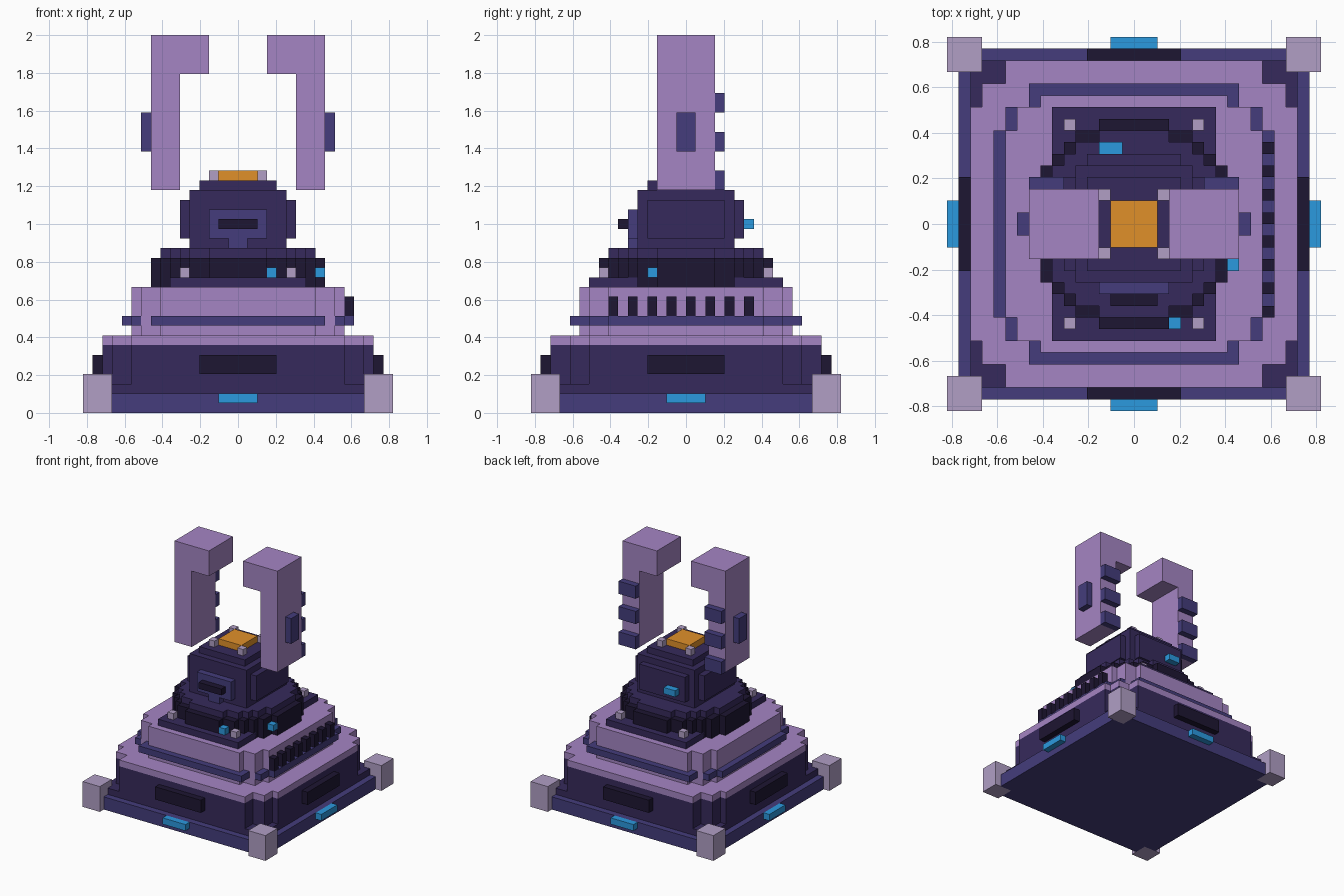
import bpy, bmesh

if "Cube" in bpy.data.objects:
    bpy.data.objects.remove(bpy.data.objects["Cube"])

U = 2 / 39  # one block


def lin(h):
    return tuple((int(h[i:i + 2], 16) / 255) ** 2.2 for i in (0, 2, 4)) + (1,)


def mat(name, h):
    m = bpy.data.materials.new(name)
    m.diffuse_color = lin(h)
    m.use_nodes = True
    m.node_tree.nodes["Principled BSDF"].inputs["Base Color"].default_value = m.diffuse_color
    return m


LILAC, MID, DARK = mat("lilac", "a384c2"), mat("indigo", "463f7b"), mat("deep_purple", "392e5c")
BLACK, PALE = mat("near_black", "231c35"), mat("pale_lilac", "af9dc4")
BLUE, ORANGE = mat("light_blue", "2f98de"), mat("orange", "df8f2e")


def finish(name, bm, material):
    bmesh.ops.recalc_face_normals(bm, faces=bm.faces)
    bmesh.ops.scale(bm, vec=(U, U, U), verts=bm.verts)
    me = bpy.data.meshes.new(name)
    bm.to_mesh(me)
    bm.free()
    me.materials.append(material)
    ob = bpy.data.objects.new(name, me)
    bpy.context.collection.objects.link(ob)
    return ob


def prism(bm, pts, z0, z1):
    f = bm.faces.new([bm.verts.new((x, y, z0)) for x, y in pts])
    ext = bmesh.ops.extrude_face_region(bm, geom=[f], use_keep_orig=True)
    for v in ext["geom"]:
        if isinstance(v, bmesh.types.BMVert):
            v.co.z = z1


def boxes(name, material, *bs):
    """Boxes given as x0, x1, y0, y1, z0, z1 in blocks."""
    bm = bmesh.new()
    for x0, x1, y0, y1, z0, z1 in bs:
        prism(bm, [(x0, y0), (x1, y0), (x1, y1), (x0, y1)], z0, z1)
    return finish(name, bm, material)


def stepped(name, material, steps, z0, z1):
    """Plate whose corners are cut in stairs; steps are (half x, half y)."""
    q = []
    for i, (x, y) in enumerate(steps):
        if i:
            q.append((steps[i - 1][0], y))
        q.append((x, y))
    r = q[::-1]
    pts = (q + [(x, -y) for x, y in r] + [(-x, -y) for x, y in q] + [(-x, y) for x, y in r])
    bm = bmesh.new()
    prism(bm, pts, z0, z1)
    return finish(name, bm, material)


def mir(b, x=True, y=True):
    """Copies of a box mirrored across x = 0 and / or y = 0."""
    x0, x1, y0, y1, z0, z1 = b
    out = [b]
    if x:
        out += [(-x1, -x0, y0, y1, z0, z1)]
    if y:
        out += [(a, c, -e, -d, z0, z1) for a, c, d, e, _, _ in out]
    return out


def four_sides(half, d0, d1, z0, z1):
    return (mir((-half, half, d0, d1, z0, z1), x=False)
            + mir((d0, d1, -half, half, z0, z1), y=False))


# base
stepped("base_plate", MID, [(13, 15), (15, 13)], 0, 2)
boxes("corner_feet", PALE, *mir((13, 16, 13, 16, 0, 4)))
boxes("base_lights", BLUE, *four_sides(2, 15, 16, 1, 2))
big = [(11, 14), (13, 12), (14, 10)]
stepped("body_ledge", DARK, [(13, 14), (14, 13)], 2, 3)
stepped("body", DARK, big, 3, 7)
stepped("body_top_slab", LILAC, big, 7, 8)
boxes("body_vents", BLACK, *four_sides(4, 14, 15, 4, 6))

# second tier with trim band and side teeth
stepped("upper_tier", LILAC, [(8, 11), (10, 10), (11, 8)], 8, 13)
boxes("trim_band", MID,
      *mir((-9, 9, 11, 12, 9, 10), x=False), *mir((11, 12, -8, 8, 9, 10), y=False),
      *mir((10, 11, 8, 10, 9, 10)), *mir((8, 9, 10, 11, 9, 10)))
boxes("side_teeth", BLACK, *[(11, 12, y, y + 1, 10, 12) for y in range(-8, 8, 2)])

# turntable
boxes("turntable_plate", DARK, (-7, 7, -10, 10, 13, 14))
stepped("turntable_ring", BLACK, [(3, 9), (5, 8), (6, 7), (7, 6), (8, 5), (9, 3)], 13, 16)
stepped("turntable_cap", DARK, [(3, 8), (5, 7), (6, 6), (7, 5), (8, 3)], 16, 17)
boxes("turntable_pins", PALE, *mir((5, 6, 8, 9, 14, 15)))
boxes("turntable_lights", BLUE, (3, 4, -9, -8, 14, 15), (8, 9, -4, -3, 14, 15))

# central core
boxes("core", DARK, (-5, 5, -5, 5, 17, 23))
boxes("core_side_panels", DARK, *mir((5, 6, -4, 4, 18, 22), y=False))
boxes("core_back_panel", DARK, (-4, 4, 5, 6, 18, 22))
boxes("core_back_light", BLUE, (-3, -1, 6, 7, 19, 20))
boxes("core_front_panel", MID, (-3, 3, -6, -5, 18, 21), (-1, 1, -6, -5, 17, 18))
boxes("core_front_slot", BLACK, (-2, 2, -7, -6, 19, 20))
boxes("core_cap", DARK, (-4, 4, -4, 4, 23, 24))
boxes("glow_pad", ORANGE, (-2, 2, -2, 2, 24, 25))
boxes("pad_pins", PALE, *mir((2, 3, 2, 3, 24, 25)))

# floating hooked arms
for side, s in (("left", -1), ("right", 1)):
    bm = bmesh.new()
    prism(bm, [(s * x, z) for x, z in ((6, 23), (9, 23), (9, 39), (3, 39), (3, 35), (6, 35))], -3, 3)
    for v in bm.verts:  # stand the profile upright
        v.co = (v.co.x, v.co.z, v.co.y)
    finish(side + "_arm", bm, LILAC)
    a, b = sorted((6 * s, 9 * s))
    boxes(side + "_arm_ribs", MID, *[(a, b, 3, 4, z, z + 2) for z in (23, 27, 31)])
    a, b = sorted((9 * s, 10 * s))
    boxes(side + "_arm_plate", MID, (a, b, -1, 1, 27, 31))
